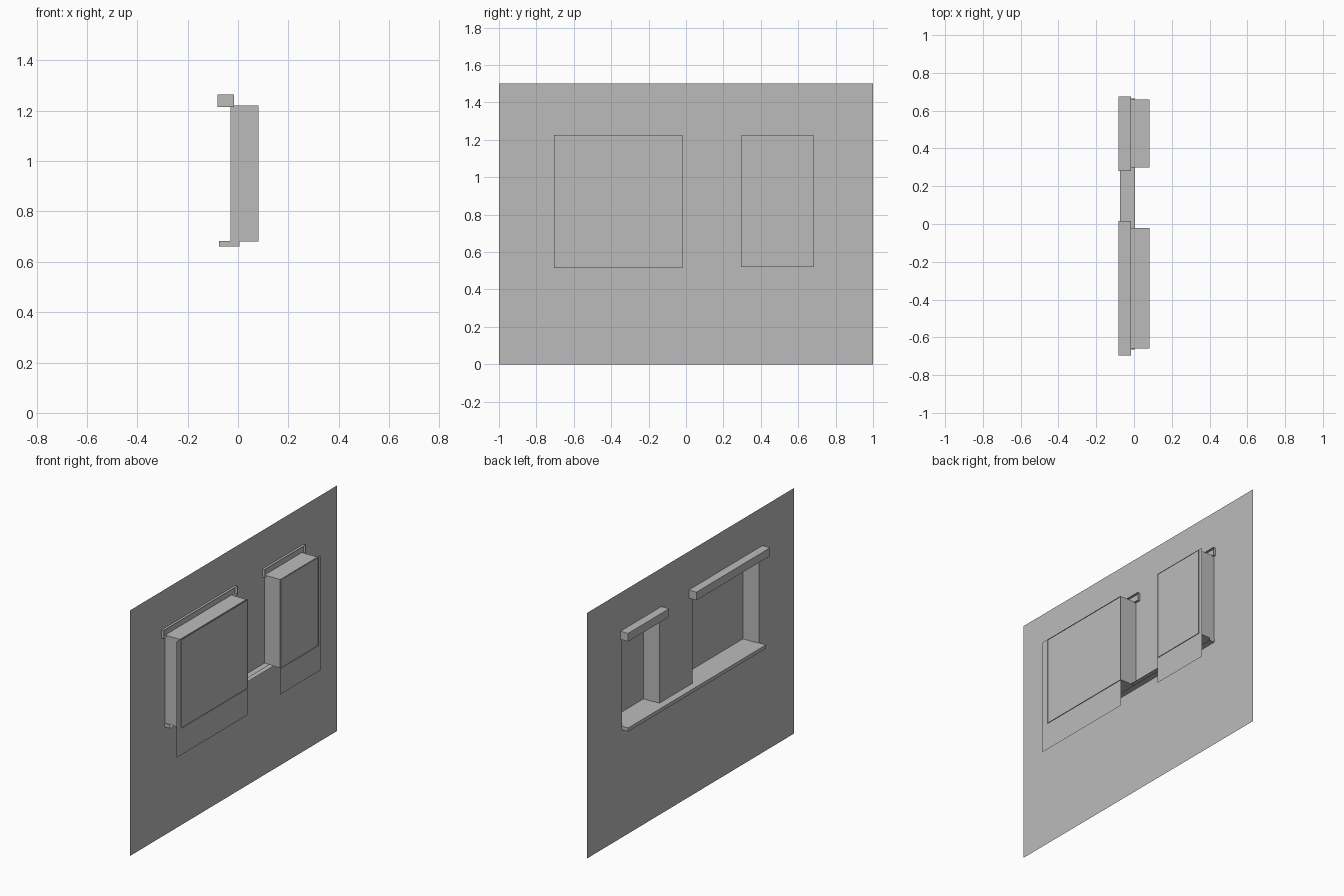
import bpy
import bmesh

cube = bpy.data.objects.get("Cube")
if cube:
    bpy.data.objects.remove(cube, do_unlink=True)

GREY = (0.5, 0.5, 0.5, 1.0)
grey = bpy.data.materials.new("plain_grey")
grey.use_nodes = True
grey.diffuse_color = GREY
grey.node_tree.nodes["Principled BSDF"].inputs["Base Color"].default_value = GREY


def finish(name, bm):
    mesh = bpy.data.meshes.new(name)
    bm.to_mesh(mesh)
    bm.free()
    mesh.materials.append(grey)
    obj = bpy.data.objects.new(name, mesh)
    bpy.context.collection.objects.link(obj)
    return obj


def sheet(name, x, ys, zs, is_hole=lambda y, z: False):
    """Flat sheet in the YZ plane, split at ys and zs, leaving holes open."""
    bm = bmesh.new()
    for y0, y1 in zip(ys, ys[1:]):
        for z0, z1 in zip(zs, zs[1:]):
            if not is_hole((y0 + y1) / 2, (z0 + z1) / 2):
                corners = ((y0, z0), (y1, z0), (y1, z1), (y0, z1))
                bm.faces.new([bm.verts.new((x, y, z)) for y, z in corners])
    bmesh.ops.remove_doubles(bm, verts=bm.verts, dist=0.0001)
    return finish(name, bm)


def open_box(name, xs, ys, zs, both_ends=False):
    """Hollow box without its +x face, or without both x faces."""
    bm = bmesh.new()
    bmesh.ops.create_cube(bm, size=1)
    bm.normal_update()
    ends = [f for f in bm.faces
            if f.normal.x > 0.5 or (both_ends and f.normal.x < -0.5)]
    bmesh.ops.delete(bm, geom=ends, context="FACES")
    for v in bm.verts:
        v.co = [span[1] if c > 0 else span[0]
                for c, span in zip(v.co, (xs, ys, zs))]
    return finish(name, bm)


WALL_X = -0.03
BACK_X = 0.081
OPEN_Z = (0.68, 1.22)

# opening, header and backing spans along y, backing span along z
windows = {
    "large": ((-0.66, -0.02), (-0.695, 0.015), (-0.705, -0.02), (0.515, 1.225)),
    "small": ((0.30, 0.66), (0.28, 0.675), (0.295, 0.685), (0.52, 1.222)),
}


def in_opening(y, z):
    return OPEN_Z[0] < z < OPEN_Z[1] and any(
        w[0][0] < y < w[0][1] for w in windows.values())


# Wall with two window openings
wall_ys = [-1] + [y for w in windows.values() for y in w[0]] + [1]
sheet("wall", WALL_X, wall_ys, [0, *OPEN_Z, 1.5], in_opening)

# Window reveals, backing panels and headers
for size, (opening, header, backing, backing_z) in windows.items():
    open_box(size + "_window_reveal", (WALL_X, BACK_X), opening, OPEN_Z, True)
    sheet(size + "_window_backing", 0.077, backing, backing_z)
    open_box(size + "_window_header", (-0.081, -0.015), header, (1.215, 1.265))

# Shared sill under both windows
open_box("window_sill", (-0.075, 0.005), (-0.665, 0.665), (0.66, 0.682))
